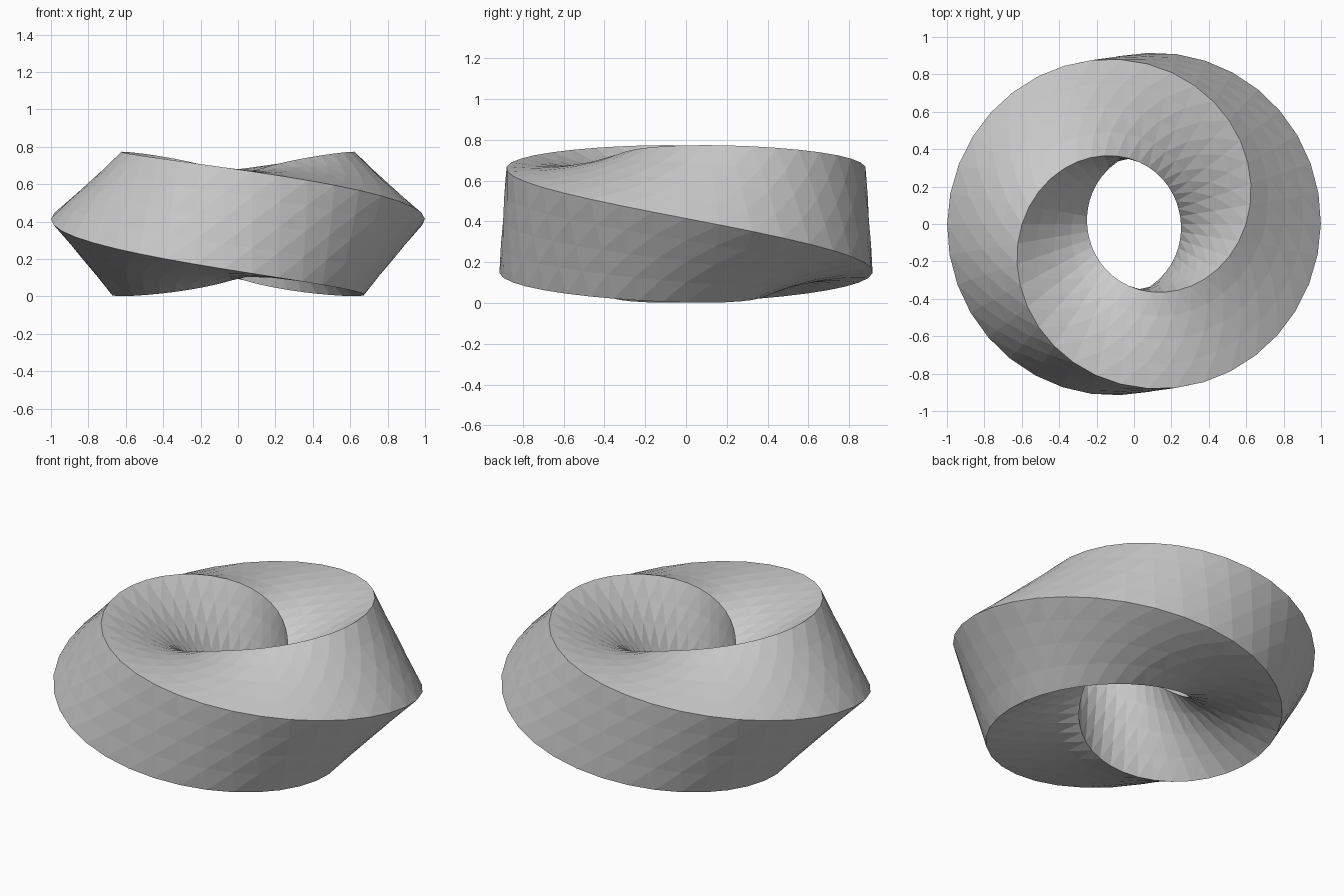
import bpy, bmesh
from math import sin, cos, pi, radians
from mathutils import Vector

if "Cube" in bpy.data.objects:
    bpy.data.objects.remove(bpy.data.objects["Cube"])

R, ZC = 0.625, 0.388             # ring radius, centre height
AX, AZ = 0.375, 0.386            # section corner reach, across and up
PHASE = radians(4)               # start angle of the section
BULGE = 0.010                    # slight swelling of the flat sides
SEG, SUB = 38, 4                 # steps round the ring, divisions per square side

# square cross-section points, sides subdivided and slightly swollen
corners = [Vector((cos(k * pi / 2), sin(k * pi / 2))) for k in range(4)]
profile = []
for k in range(4):
    for j in range(SUB):
        f = j / SUB
        out = (corners[k] + corners[(k + 1) % 4]).normalized()
        profile.append(corners[k].lerp(corners[(k + 1) % 4], f)
                       + out * (BULGE / AX * 4 * f * (1 - f)))
N = len(profile)

# sweep the square round the ring, turning half a revolution in total
bm = bmesh.new()
rings = []
for i in range(SEG):
    t = 2 * pi * i / SEG
    c, s = cos(PHASE - t / 2), sin(PHASE - t / 2)
    ring = []
    for p in profile:
        r = R + (p.x * c - p.y * s) * AX
        z = ZC + (p.x * s + p.y * c) * AZ
        ring.append(bm.verts.new((r * cos(t), r * sin(t), z)))
    rings.append(ring)

# the last ring joins the first, shifted by half the section
for i in range(SEG):
    a, b = rings[i], rings[(i + 1) % SEG]
    o = N // 2 if i == SEG - 1 else 0
    for j in range(N):
        k = (j + 1) % N
        bm.faces.new((a[j], b[(j + o) % N], b[(k + o) % N], a[k]))
bmesh.ops.triangulate(bm, faces=bm.faces[:])
bmesh.ops.recalc_face_normals(bm, faces=bm.faces[:])

mesh = bpy.data.meshes.new("twisted_ring")
bm.to_mesh(mesh)
bm.free()
obj = bpy.data.objects.new("twisted_ring", mesh)
bpy.context.collection.objects.link(obj)
